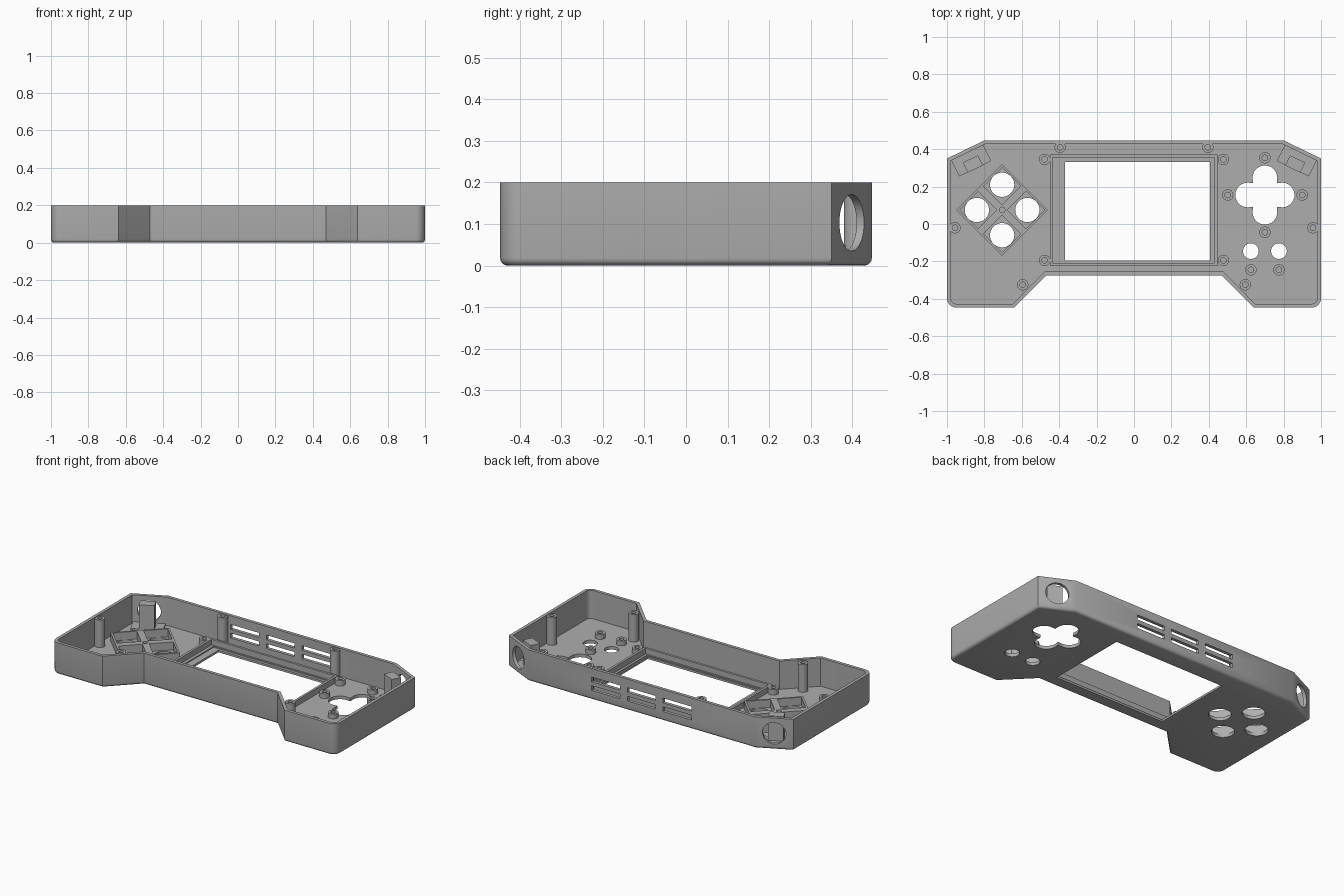
import bpy, bmesh, math
from mathutils import Vector, Matrix

cube = bpy.data.objects.get("Cube")
if cube:
    bpy.data.objects.remove(cube)

grey = bpy.data.materials.new("plain_grey")
grey.use_nodes = True
GREY = (0.42, 0.42, 0.42, 1)
grey.diffuse_color = GREY
grey.node_tree.nodes["Principled BSDF"].inputs["Base Color"].default_value = GREY

HEIGHT, WALL, FLOOR = 0.2, 0.02, 0.02


def finish(bm, name):
    bmesh.ops.recalc_face_normals(bm, faces=bm.faces)
    mesh = bpy.data.meshes.new(name)
    bm.to_mesh(mesh)
    bm.free()
    mesh.materials.append(grey)
    ob = bpy.data.objects.new(name, mesh)
    bpy.context.collection.objects.link(ob)
    return ob


def box(name, centre, size, turn=0):
    bm = bmesh.new()
    bmesh.ops.create_cube(bm, size=1)
    bm.transform(Matrix.Translation(centre) @ Matrix.Rotation(turn, 4, 'Z')
                 @ Matrix.Diagonal((*size, 1)))
    return finish(bm, name)


def cylinder(name, centre, radius, depth, rotation=None, sides=40):
    bm = bmesh.new()
    bmesh.ops.create_cone(bm, cap_ends=True, segments=sides,
                          radius1=radius, radius2=radius, depth=depth)
    bm.transform(Matrix.Translation(centre) @ (rotation or Matrix()))
    return finish(bm, name)


def cut(ob, *cutters):
    for cutter in cutters:
        cutter.hide_render = True
        mod = ob.modifiers.new("cut", 'BOOLEAN')
        mod.operation, mod.solver, mod.object = 'DIFFERENCE', 'EXACT', cutter
        bpy.context.view_layer.update()
        graph = bpy.context.evaluated_depsgraph_get()
        mesh = bpy.data.meshes.new_from_object(ob.evaluated_get(graph))
        ob.modifiers.clear()
        ob.data = mesh
        bpy.data.objects.remove(cutter)


def smooth(ob):
    bpy.ops.object.select_all(action='DESELECT')
    ob.select_set(True)
    bpy.context.view_layer.objects.active = ob
    bpy.ops.object.shade_smooth_by_angle(angle=math.radians(35))


# Outline of the right half, mirrored into a closed loop
half = [(0.47, -0.275), (0.64, -0.447), (1, -0.447), (1, 0.35), (0.8, 0.447)]
outline = [Vector(p) for p in half] + [Vector((-x, y)) for x, y in reversed(half)]


def inset(points, d):
    result = []
    for i, p in enumerate(points):
        a = (p - points[i - 1]).normalized()
        b = (points[(i + 1) % len(points)] - p).normalized()
        na, nb = Vector((-a.y, a.x)), Vector((-b.y, b.x))
        result.append(p + (na + nb) * d / (1 + na.dot(nb)))
    return result


def prism(name, points, low, high, corner, edge=0):
    bm = bmesh.new()
    base = bm.faces.new([bm.verts.new((p.x, p.y, low)) for p in points])
    top = bmesh.ops.extrude_face_region(bm, geom=[base])["geom"]
    bmesh.ops.translate(bm, vec=(0, 0, high - low),
                        verts=[v for v in top if isinstance(v, bmesh.types.BMVert)])
    if not any(base == f for f in bm.faces):
        bm.faces.new([v for v in bm.verts if v.co.z == low])
    upright = [e for e in bm.edges if abs(e.verts[0].co.z - e.verts[1].co.z) > 0.01
               and e.verts[0].co.y < -0.4 and abs(e.verts[0].co.x) > 0.9]
    bmesh.ops.bevel(bm, geom=upright, offset=corner, segments=6, profile=0.5, affect='EDGES')
    if edge:
        rim = [e for e in bm.edges if all(abs(v.co.z - low) < 1e-5 for v in e.verts)]
        bmesh.ops.bevel(bm, geom=rim, offset=edge, segments=4, profile=0.5, affect='EDGES')
    return finish(bm, name)


# Open tray with rounded lower edges
shell = prism("shell", outline, 0, HEIGHT, 0.05, 0.018)
cut(shell, prism("hollow", inset(outline, WALL), FLOOR, HEIGHT + 0.1, 0.03))

# Screen opening with a shallow step
cut(shell, box("step", (0, 0.073, 0.063), (0.83, 0.55, 0.1)),
    box("opening", (0.018, 0.068, 0), (0.775, 0.525, 0.2)))

# Button openings
PAD, CROSS = Vector((-0.705, 0.075, 0)), Vector((0.7, 0.155, 0))
around = [Vector((1, 0, 0)), Vector((0, 1, 0)), Vector((-1, 0, 0)), Vector((0, -1, 0))]
for d in around:
    cut(shell, cylinder("button_hole", PAD + d * 0.135, 0.065, 0.2),
        cylinder("cross_end", CROSS + d * 0.092, 0.066, 0.2))
cut(shell, box("cross_bar", CROSS, (0.184, 0.13, 0.2)),
    box("cross_bar", CROSS, (0.13, 0.184, 0.2)))
for x in (0.625, 0.775):
    cut(shell, cylinder("small_hole", (x, -0.145, 0), 0.042, 0.2))

# Vent slots in the back wall
for x in (-0.25, 0, 0.25):
    for z in (0.075, 0.13):
        cut(shell, box("slot", (x, 0.44, z), (0.2, 0.1, 0.03)))

# Round openings in the slanted corners, with a block behind each
for side, label in ((1, "left"), (-1, "right")):
    inward = Vector((-0.436 * side, -0.9, 0))
    middle = Vector((0.9 * side, 0.4, 0.103))
    turn = inward.to_track_quat('Z', 'Y').to_matrix().to_4x4()
    cut(shell, cylinder("corner_hole", middle, 0.068, 0.08, turn))
    angle = -side * math.atan2(0.097, 0.2)
    spot = middle + inward * 0.088
    box(label + "_corner_block", (spot.x, spot.y, 0.1), (0.09, 0.06, 0.17), angle)
    spot = middle + inward * 0.066
    box(label + "_corner_base", (spot.x, spot.y, 0.022), (0.19, 0.1, 0.016), angle)
smooth(shell)

# Raised frame around the screen
frame = box("screen_frame", (-0.002, 0.073, 0.036), (0.895, 0.595, 0.04))
cut(frame, box("frame_inside", (-0.002, 0.073, 0.036), (0.865, 0.565, 0.1)))

# Diamond button guide with four square wells
Q = math.pi / 4
guide = box("button_guide", PAD + Vector((0, 0, 0.044)), (0.346, 0.346, 0.052), Q)
for d in around:
    cut(guide, box("well", PAD + d * 0.128 + Vector((0, 0, 0.05)), (0.141, 0.141, 0.2), Q))
cut(guide, cylinder("guide_hole", PAD + Vector((0, 0, 0.07)), 0.015, 0.06, sides=20))


# Hollow screw posts
def post(name, x, y, top):
    low = FLOOR - 0.004
    ob = cylinder(name, (x, y, (top + low) / 2), 0.03, top - low, sides=28)
    cut(ob, cylinder("bore", (x, y, top), 0.015, (top - FLOOR) * 1.6, sides=20))
    smooth(ob)


for s, label in ((1, "left"), (-1, "right")):
    for x, y in ((0.395, 0.41), (0.957, -0.02), (0.595, -0.325)):
        post(label + "_case_post", s * x, y, 0.195)
    for y in (0.345, -0.195):
        post(label + "_screen_post", s * 0.478, y, 0.055)
for d in around:
    post("cross_post", CROSS.x + d.x * 0.199, CROSS.y + d.y * 0.199, 0.05)
for x in (0.625, 0.775):
    post("small_button_post", x, -0.245, 0.05)
